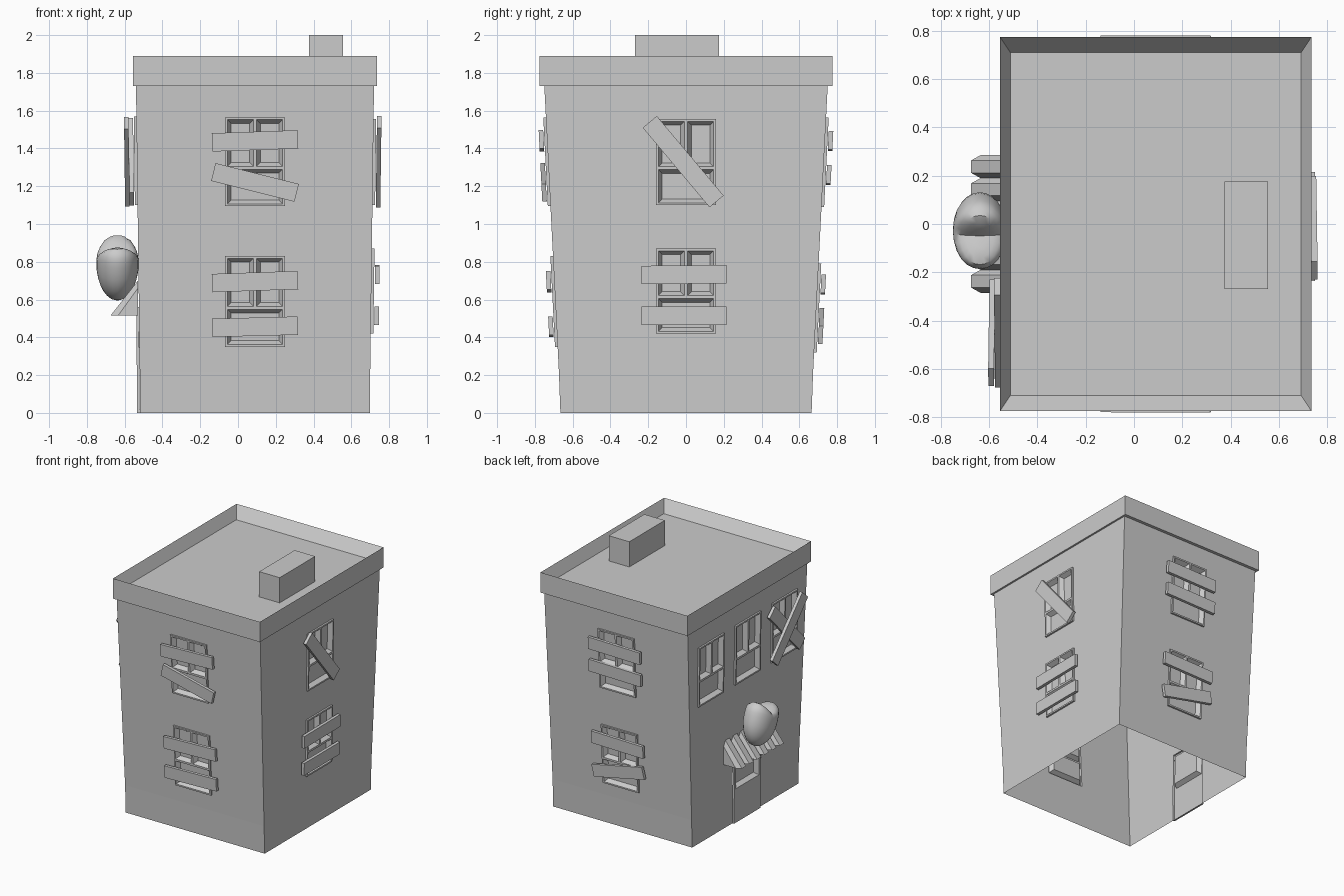
import bpy, bmesh, math

if "Cube" in bpy.data.objects:
    bpy.data.objects.remove(bpy.data.objects["Cube"])

CX = 0.09  # building centre in x


def lerp_profile(z, pts):
    for (z0, a), (z1, b) in zip(pts, pts[1:]):
        if z <= z1:
            return a + (b - a) * (z - z0) / (z1 - z0)
    return pts[-1][1]


def hx(z): return lerp_profile(z, [(0, .61), (.22, .61), (1.73, .63)])
def hy(z): return lerp_profile(z, [(0, .665), (.22, .673), (1.73, .75)])


def P(side, u, z, d=0):
    """Point on a wall: u to the right seen from outside, d outwards."""
    if side == 'front': return (CX + u, -hy(z) - d, z)
    if side == 'right': return (CX + hx(z) + d, u, z)
    if side == 'back': return (CX - u, hy(z) + d, z)
    return (CX - hx(z) - d, -u, z)


def make(name, faces, weld=True):
    bm = bmesh.new()
    for f in faces:
        bm.faces.new([bm.verts.new(p) for p in f])
    if weld:
        bmesh.ops.remove_doubles(bm, verts=bm.verts, dist=1e-5)
    me = bpy.data.meshes.new(name)
    bm.to_mesh(me)
    bm.free()
    ob = bpy.data.objects.new(name, me)
    bpy.context.collection.objects.link(ob)
    return ob


def rect(s, u0, u1, z0, z1, d=0):
    return [P(s, u0, z0, d), P(s, u1, z0, d), P(s, u1, z1, d), P(s, u0, z1, d)]


def bridge(a, b):
    return [[a[i], a[(i + 1) % len(a)], b[(i + 1) % len(a)], b[i]] for i in range(len(a))]


def panes(s, outer, strips, holes, p, bevel, depth):
    """Raised frame with bevelled, recessed panes."""
    fs = bridge(rect(s, *outer), rect(s, *outer, p))
    fs += [rect(s, *r, p) for r in strips]
    for a, b, c, e in holes:
        inner = rect(s, a + bevel, b - bevel, c + bevel, e - bevel, depth)
        fs += bridge(rect(s, a, b, c, e, p), inner) + [inner]
    return fs


def window(s, u0, u1, z0, z1):
    t, b, uc, zm = .012, .008, (u0 + u1) / 2, z0 + (z1 - z0) * .43
    strips = [(u0, u0 + t, z0, z1), (u1 - t, u1, z0, z1), (u0 + t, u1 - t, z0, z0 + t),
              (u0 + t, u1 - t, z1 - t, z1), (u0 + t, u1 - t, zm - b, zm + b),
              (uc - b, uc + b, zm + b, z1 - t)]
    holes = [(u0 + t, uc - b, zm + b, z1 - t), (uc + b, u1 - t, zm + b, z1 - t),
             (u0 + t, u1 - t, z0 + t, zm - b)]
    make(s + '_window', panes(s, (u0, u1, z0, z1), strips, holes, .014, .02, -.02))


def door(s, u0, u1, z0, z1):
    t, zm = .02, .27
    strips = [(u0, u0 + t, zm, z1), (u1 - t, u1, zm, z1), (u0 + t, u1 - t, z1 - t, z1), (u0, u1, z0, zm)]
    make('door', panes(s, (u0, u1, z0, z1), strips, [(u0 + t, u1 - t, zm, z1 - t)], .014, .02, -.02))


def plank(s, uc, zc, length, ang, d0=.018, w=.097, th=.024):
    c, n = math.cos(math.radians(ang)), math.sin(math.radians(ang))
    q = [(a * length / 2, b * w / 2) for a, b in ((-1, -1), (1, -1), (1, 1), (-1, 1))]
    lo, hi = ([P(s, uc + a * c - b * n, zc + a * n + b * c, d) for a, b in q] for d in (d0, d0 + th))
    make(s + '_plank', bridge(lo, hi) + [hi, lo[::-1]])


# openings per wall (u0, u1, z0, z1)
W = .158
wins = {
    'front': [(-W, W, .35, .83), (-W, W, 1.095, 1.565)],
    'right': [(-W, W, .42, .87), (-W, W, 1.10, 1.555)],
    'back': [(-W, W, .32, .79), (-W, W, 1.09, 1.565)],
    'left': [(u - W, u + W, 1.10, 1.57) for u in (-.46, 0, .46)],
}
DOOR = (-.16, .17, 0, .56)

# walls with window holes, open underneath
faces = []
for s, ws in wins.items():
    holes = ws + ([DOOR] if s == 'left' else [])
    us = sorted({v for h in holes for v in h[:2]})
    zs = sorted({v for h in holes for v in h[2:]} | {0, .22, 1.73})
    half = hx if s in ('front', 'back') else hy
    for z0, z1 in zip(zs, zs[1:]):
        lo, hi = ([-half(z)] + us + [half(z)] for z in (z0, z1))
        for i in range(len(lo) - 1):
            um, zm = (lo[i] + lo[i + 1]) / 2, (z0 + z1) / 2
            if any(a < um < b and c < zm < e for a, b, c, e in holes):
                continue
            faces.append([P(s, lo[i], z0), P(s, lo[i + 1], z0), P(s, hi[i + 1], z1), P(s, hi[i], z1)])
    for w in ws:
        window(s, *w)
make('walls', faces)
door('left', *DOOR)


# parapet and roof
def ring(x, y, z): return [(CX - x, -y, z), (CX + x, -y, z), (CX + x, y, z), (CX - x, y, z)]


rings = [ring(.63, .75, 1.73), ring(.645, .775, 1.73), ring(.645, .775, 1.89), ring(.602, .71, 1.80)]
make('parapet_roof', sum((bridge(a, b) for a, b in zip(rings, rings[1:])), []) + [rings[-1]])

# chimney
lo, hi = ([(.375, -.27, z), (.555, -.27, z), (.555, .175, z), (.375, .175, z)] for z in (1.80, 2.0))
make('chimney', bridge(lo, hi) + [hi])

# boards over the windows
for s, u, z, l, a in [
        ('front', 0, 1.44, .455, 2), ('front', 0, 1.22, .455, -14),
        ('front', 0, .695, .455, 2), ('front', 0, .456, .455, 1.5),
        ('right', -.015, 1.33, .55, -50), ('right', -.01, .732, .45, .5), ('right', -.01, .515, .45, 0),
        ('back', 0, 1.44, .455, -1), ('back', 0, 1.26, .455, -1),
        ('back', 0, .68, .455, -1), ('back', 0, .46, .455, 12)]:
    plank(s, u, z, l, a)
plank('left', .45, 1.33, .55, -46)
plank('left', .45, 1.33, .55, 48, .042)

# scalloped awning over the door
top, bot = [], []
n, step = 6, .095
for i in range(n):
    y = n * step / 2 - i * step
    for dy, x, zt in ((0, -.635, .66), (.022, -.675, .70), (.073, -.675, .70)):
        bot.append((x, y - dy, .515))
        top.append((-.53, y - dy, zt))
bot.append((-.635, -n * step / 2, .515))
top.append((-.53, -n * step / 2, .66))
fs = [[bot[i], bot[i + 1], top[i + 1], top[i]] for i in range(len(bot) - 1)]
back = [(-.53, p[1], .515) for p in bot]
fs += [[back[i], back[i + 1], bot[i + 1], bot[i]] for i in range(len(bot) - 1)]
fs += [[back[0], bot[0], top[0]], [bot[-1], back[-1], top[-1]]]
make('awning', fs)

# tooth-shaped sign: tapering below, notched on top, tilted
bm = bmesh.new()
bmesh.ops.create_uvsphere(bm, u_segments=24, v_segments=16, radius=1)
for v in bm.verts:
    x, y, z = v.co
    if z > 0:
        r = (1 - z ** 4) ** .5 / max((1 - z * z) ** .5, 1e-6) if z < .999 else 1
        x, y = x * r, y * r
        z = z * .07 + .075 * z * min(abs(y) * 1.5, 1)
    else:
        z *= .20
    ly, t = y * .15, math.radians(20)
    v.co = (-.638 + x * .112, -.025 + ly * math.cos(t) - z * math.sin(t),
            .79 + ly * math.sin(t) + z * math.cos(t))
me = bpy.data.meshes.new('tooth_sign')
bm.to_mesh(me)
bm.free()
tooth = bpy.data.objects.new('tooth_sign', me)
bpy.context.collection.objects.link(tooth)
bpy.context.view_layer.objects.active = tooth
tooth.select_set(True)
bpy.ops.object.shade_smooth_by_angle(angle=math.radians(40))
